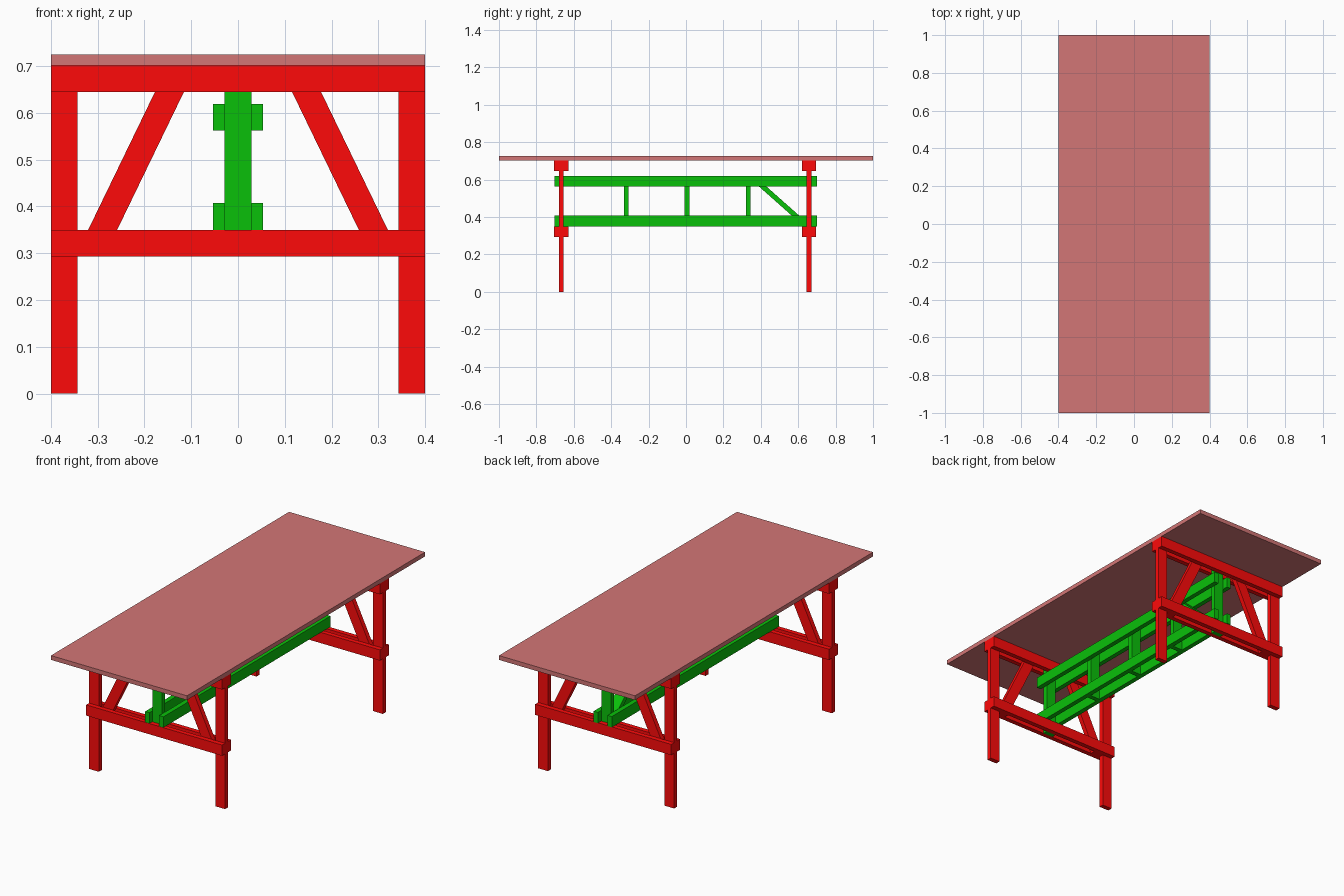
import bpy, bmesh

if "Cube" in bpy.data.objects:
    bpy.data.objects.remove(bpy.data.objects["Cube"])

def material(name, rgb):
    m = bpy.data.materials.new(name)
    m.diffuse_color = (*rgb, 1)
    m.use_nodes = True
    m.node_tree.nodes["Principled BSDF"].inputs["Base Color"].default_value = m.diffuse_color
    return m

TOP = material("top_wood", (0.65, 0.18, 0.18))
RED = material("red_wood", (1.0, 0.003, 0.003))
GREEN = material("green_wood", (0.003, 0.53, 0.003))

def prism(name, mat, base, offset):
    """Extrude a flat quad along an offset vector."""
    bm = bmesh.new()
    face = bm.faces.new([bm.verts.new(p) for p in base])
    ext = bmesh.ops.extrude_face_region(bm, geom=[face])["geom"]
    bmesh.ops.translate(bm, vec=offset,
                        verts=[v for v in ext if isinstance(v, bmesh.types.BMVert)])
    bmesh.ops.recalc_face_normals(bm, faces=bm.faces)
    mesh = bpy.data.meshes.new(name)
    bm.to_mesh(mesh)
    bm.free()
    mesh.materials.append(mat)
    obj = bpy.data.objects.new(name, mesh)
    bpy.context.collection.objects.link(obj)
    return obj

def box(name, mat, x, y, z):
    base = [(x[0], y[0], z[0]), (x[1], y[0], z[0]), (x[1], y[1], z[0]), (x[0], y[1], z[0])]
    return prism(name, mat, base, (0, 0, z[1] - z[0]))

T = 0.025        # board thickness
W = 0.057        # board width
H = 0.702        # underside of the top
LOW = 0.293      # underside of the lower rails

# Table top
box("table_top", TOP, (-0.4, 0.4), (-1, 1), (H, 0.725))

# Two trestles: boards sandwiched between paired rails
for end, yc in (("front", -0.667), ("back", 0.658)):
    y0, y1 = yc - T / 2, yc + T / 2
    for level, z in (("lower", LOW), ("upper", H - W)):
        for side, ya in (("outer", y0 - T), ("inner", y1)):
            box(f"{end}_{level}_{side}_rail", RED, (-0.4, 0.4), (ya, ya + T), (z, z + W))
    for side, s in (("left", -1), ("right", 1)):
        box(f"{end}_{side}_leg", RED, sorted((s * 0.4, s * (0.4 - W))), (y0, y1), (0, H))
        prism(f"{end}_{side}_brace", RED,
              [(s * 0.348, y0, LOW), (s * 0.286, y0, LOW),
               (s * 0.088, y0, H), (s * 0.150, y0, H)], (0, T, 0))
    # Centre post of the trestle
    box(f"{end}_centre_post", GREEN, (-W / 2, W / 2), (y0, y1), (LOW, H))

# Stretcher truss: paired long rails
for level, z in (("lower", 0.35), ("upper", 0.562)):
    for side, x in (("left", -W / 2 - T), ("right", W / 2)):
        box(f"stretcher_{level}_{side}_rail", GREEN, (x, x + T), (-0.703, 0.70), (z, z + W))

# Stretcher posts
for i, y in enumerate((-0.32, 0.005, 0.333)):
    box(f"stretcher_post_{i + 1}", GREEN, (-W / 2, W / 2),
        (y - T / 2, y + T / 2), (0.35, 0.619))

# Single diagonal brace at the back end
prism("stretcher_brace", GREEN,
      [(-W / 2, 0.327, 0.619), (-W / 2, 0.367, 0.619),
       (-W / 2, 0.670, 0.35), (-W / 2, 0.630, 0.35)], (W, 0, 0))
